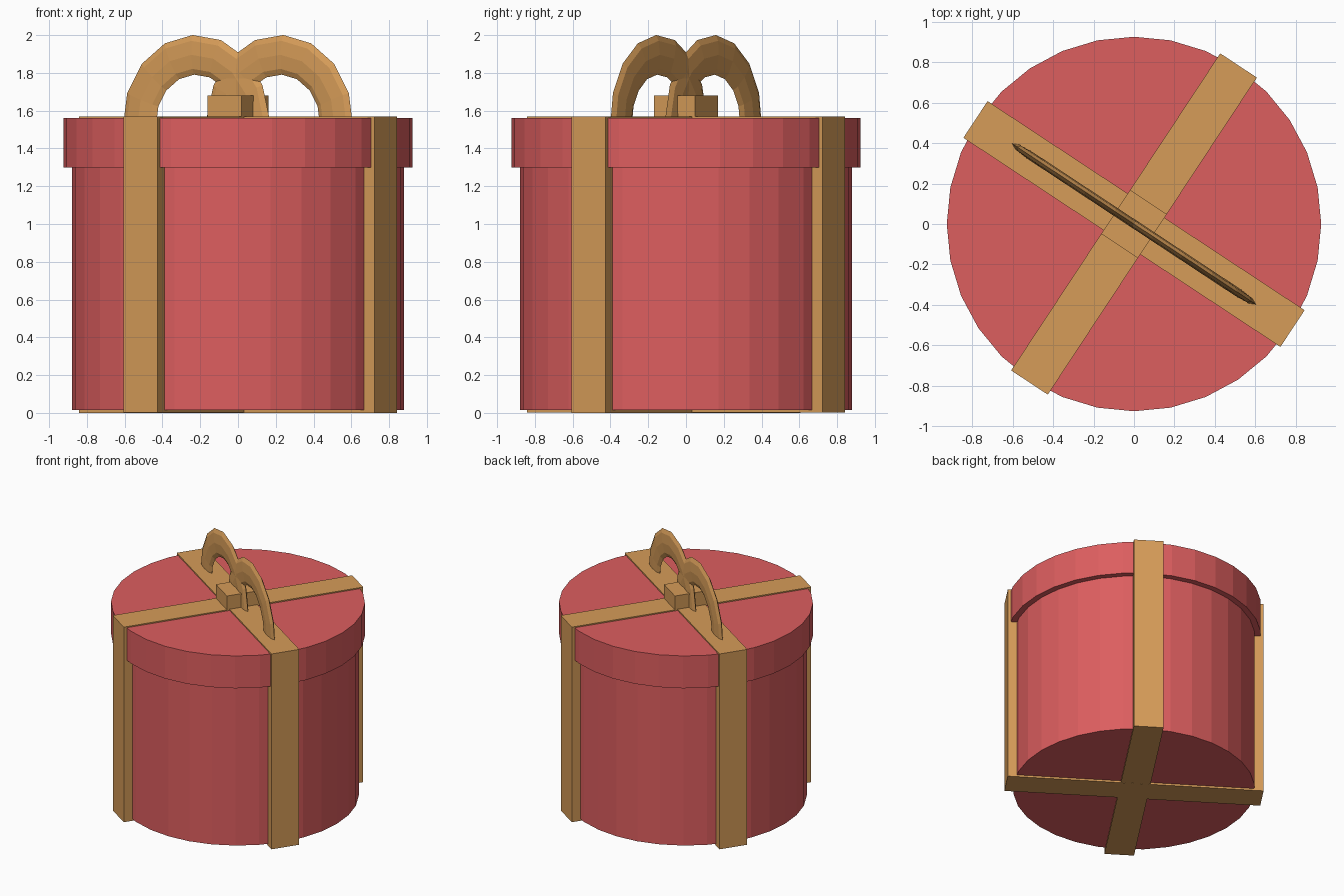
import bpy, bmesh, math
from mathutils import Matrix

if "Cube" in bpy.data.objects:
    bpy.data.objects.remove(bpy.data.objects["Cube"])

ANGLE = math.radians(-33.4)          # direction of the ribbon carrying the bow
TURN = Matrix.Rotation(ANGLE, 4, 'Z')


def material(name, rgb):
    m = bpy.data.materials.new(name)
    m.diffuse_color = (*rgb, 1.0)
    m.use_nodes = True
    m.node_tree.nodes["Principled BSDF"].inputs["Base Color"].default_value = m.diffuse_color
    return m


RED = material("box_red", (0.72, 0.112, 0.114))
GOLD = material("ribbon_gold", (0.67, 0.332, 0.098))


def add_object(name, bm, mat):
    bmesh.ops.recalc_face_normals(bm, faces=bm.faces)
    mesh = bpy.data.meshes.new(name)
    bm.to_mesh(mesh)
    bm.free()
    mesh.materials.append(mat)
    ob = bpy.data.objects.new(name, mesh)
    bpy.context.collection.objects.link(ob)
    return ob


def cylinder(name, radius, z0, z1, mat):
    bm = bmesh.new()
    bmesh.ops.create_cone(bm, cap_ends=True, segments=32, radius1=radius, radius2=radius,
                          depth=z1 - z0, matrix=Matrix.Translation((0, 0, (z0 + z1) / 2)))
    return add_object(name, bm, mat)


def box(name, length, width, z0, z1, mat):
    # length runs along the bow direction
    bm = bmesh.new()
    place = Matrix.Translation((0, 0, (z0 + z1) / 2)) @ Matrix.Diagonal((length, width, z1 - z0, 1))
    bmesh.ops.create_cube(bm, size=1, matrix=TURN @ place)
    return add_object(name, bm, mat)


def bow_loop(name, side, mat, major=16, minor=8):
    # flattened ring standing upright along the ribbon, lower part sunk in the lid
    bm = bmesh.new()
    rings = []
    for i in range(major):
        a = math.tau * i / major + math.radians(2.8)
        ring = []
        for j in range(minor):
            b = math.tau * j / minor
            r = 0.36 + 0.105 * math.cos(b)
            u = -0.265 + r * math.cos(a)
            ring.append(bm.verts.new((-side * u, 0.021 * math.sin(b), 1.536 + r * math.sin(a))))
        rings.append(ring)
    for i in range(major):
        p, q = rings[i], rings[(i + 1) % major]
        for j in range(minor):
            k = (j + 1) % minor
            bm.faces.new((p[j], p[k], q[k], q[j]))
    bm.transform(TURN)
    return add_object(name, bm, mat)


# round box and its lid
cylinder("box_body", 0.88, 0.015, 1.32, RED)
cylinder("box_lid", 0.925, 1.30, 1.56, RED)

# crossing ribbons wrapped over top, sides and bottom
box("ribbon_along", 1.876, 0.217, 0.0, 1.57, GOLD)
box("ribbon_across", 0.217, 1.876, 0.001, 1.569, GOLD)

# bow
box("bow_knot", 0.217, 0.26, 1.56, 1.68, GOLD)
bow_loop("bow_loop_left", -1, GOLD)
bow_loop("bow_loop_right", 1, GOLD)
